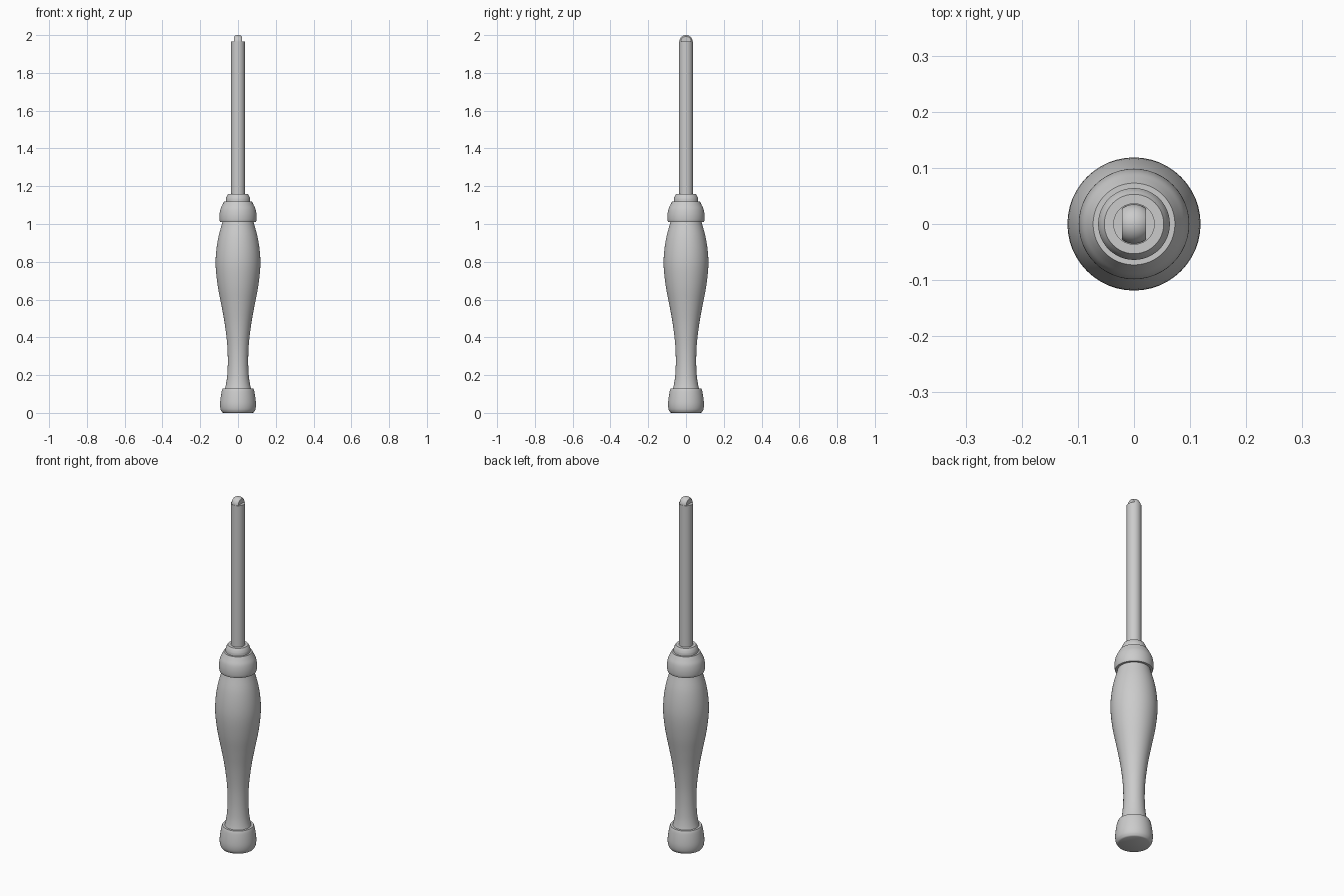
import bpy
import bmesh
import math
from mathutils import Vector

cube = bpy.data.objects.get("Cube")
if cube:
    bpy.data.objects.remove(cube, do_unlink=True)

SIDES = 48
GREY = (0.6, 0.6, 0.6, 1.0)
mat = bpy.data.materials.new("plain_grey")
mat.use_nodes = True
mat.diffuse_color = GREY
mat.node_tree.nodes["Principled BSDF"].inputs["Base Color"].default_value = GREY


def smooth_curve(points, steps=4):
    """Catmull-Rom curve through profile points."""
    pts = [Vector(p) for p in points]
    pts = [2 * pts[0] - pts[1]] + pts + [2 * pts[-1] - pts[-2]]
    out = []
    for a, b, c, d in zip(pts, pts[1:], pts[2:], pts[3:]):
        for i in range(steps):
            t = i / steps
            out.append(0.5 * (2 * b + (c - a) * t + (2 * a - 5 * b + 4 * c - d) * t * t
                              + (3 * b - a - 3 * c + d) * t ** 3))
    return out + [pts[-2]]


def lathe(name, profile, flat_half_width=None):
    """Turn (radius, height) points about z, optionally slicing flat sides."""
    bm = bmesh.new()
    verts = [bm.verts.new((r, 0, z)) for r, z in profile]
    edges = [bm.edges.new(pair) for pair in zip(verts, verts[1:])]
    bmesh.ops.spin(bm, geom=verts + edges, cent=(0, 0, 0), axis=(0, 0, 1),
                   angle=math.tau, steps=SIDES)
    bmesh.ops.remove_doubles(bm, verts=bm.verts, dist=1e-5)
    bmesh.ops.holes_fill(bm, edges=bm.edges, sides=0)
    if flat_half_width:
        for side in (-1, 1):
            geom = list(bm.verts) + list(bm.edges) + list(bm.faces)
            cut = bmesh.ops.bisect_plane(bm, geom=geom, plane_co=(side * flat_half_width, 0, 0),
                                         plane_no=(side, 0, 0), clear_outer=True)
            rim = [e for e in cut["geom_cut"] if isinstance(e, bmesh.types.BMEdge)]
            bmesh.ops.holes_fill(bm, edges=rim, sides=0)
    bmesh.ops.recalc_face_normals(bm, faces=bm.faces)
    mesh = bpy.data.meshes.new(name)
    bm.to_mesh(mesh)
    bm.free()
    mesh.materials.append(mat)
    obj = bpy.data.objects.new(name, mesh)
    bpy.context.collection.objects.link(obj)
    bpy.ops.object.select_all(action="DESELECT")
    obj.select_set(True)
    bpy.context.view_layer.objects.active = obj
    bpy.ops.object.shade_smooth_by_angle(angle=math.radians(35))
    return obj


# Rounded pommel at the bottom with a flat ledge on top
lathe("pommel", [(0.078, 0)] + smooth_curve(
    [(0.084, 0.003), (0.092, 0.018), (0.095, 0.045), (0.092, 0.08), (0.086, 0.115), (0.081, 0.13)]))

# Swelling turned grip
lathe("grip", smooth_curve([
    (0.071, 0.12), (0.063, 0.155), (0.057, 0.2), (0.054, 0.27), (0.057, 0.36), (0.07, 0.47),
    (0.088, 0.57), (0.107, 0.67), (0.118, 0.77), (0.116, 0.85), (0.104, 0.93), (0.085, 1.0),
    (0.081, 1.02)]))

# Domed ferrule and the stepped collar above it
lathe("ferrule", smooth_curve([
    (0.095, 1.01), (0.098, 1.024), (0.098, 1.05), (0.093, 1.078), (0.083, 1.1), (0.073, 1.12)]))
lathe("collar", [(0.064, 1.11), (0.064, 1.132)] + smooth_curve(
    [(0.063, 1.137), (0.059, 1.148), (0.053, 1.159)]))

# Straight round shaft
TOP = 1.965
lathe("shaft", [(0.037, 1.15), (0.037, TOP)])

# Domed tip with two flat sides
R = 2.0 - TOP
dome = [(R, TOP - 0.005)] + [
    (R * math.cos(a * math.pi / 20), TOP + R * math.sin(a * math.pi / 20)) for a in range(11)]
lathe("tip", dome, flat_half_width=0.021)
